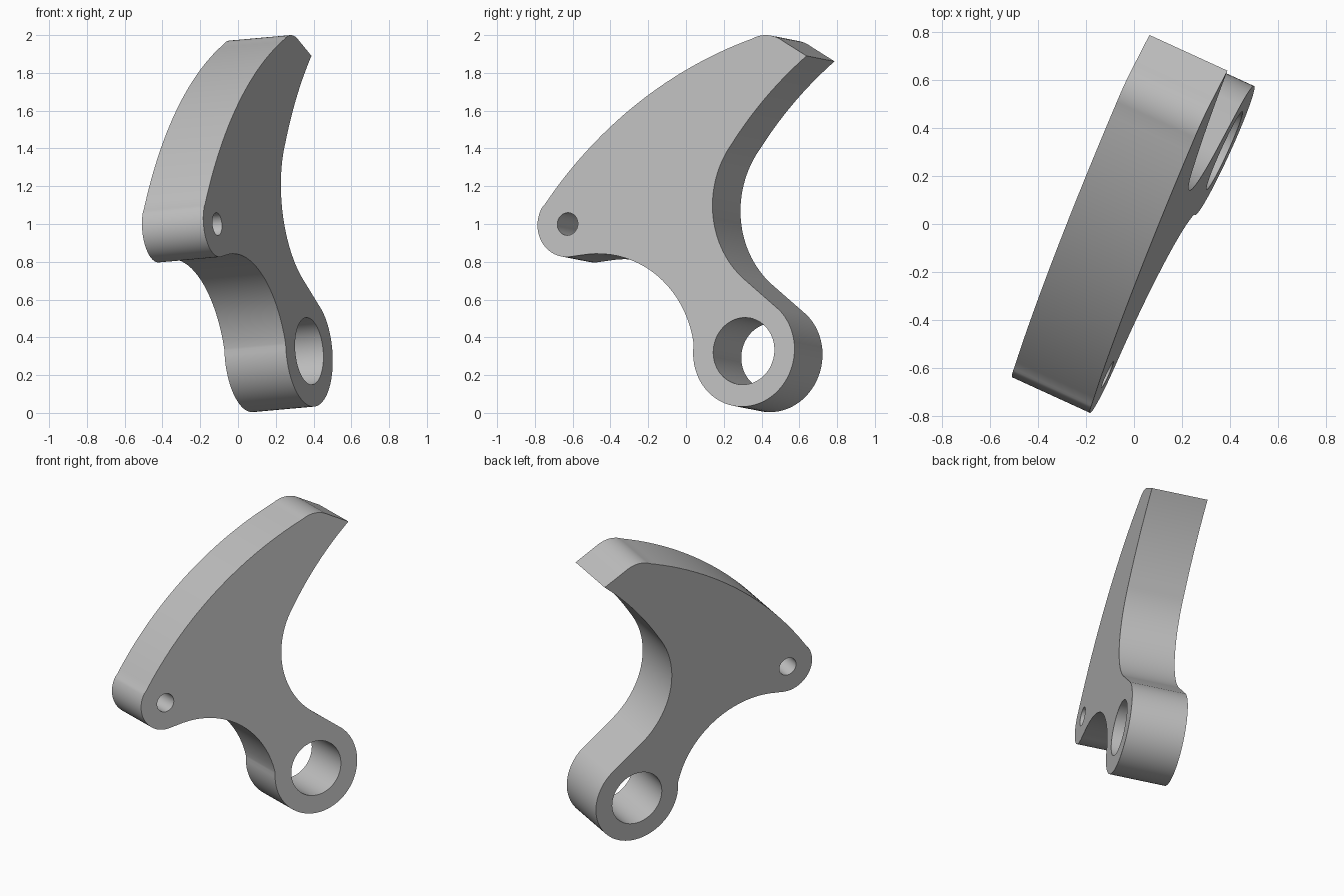
import bpy, bmesh
from math import sin, cos, radians, ceil, tau
from mathutils import Vector, Matrix
from mathutils.geometry import intersect_line_line

cube = bpy.data.objects.get("Cube")
if cube:
    bpy.data.objects.remove(cube)

# Plane of the plate: N points out of the outer face, U and V lie in it
N = Vector((1, -0.4575, 0.0896)).normalized()
U = Vector((0, 0, 1)).cross(N).normalized()
V = N.cross(U)
HALF = 0.179
BOSS = Vector((0.377, 0.306, 0.327))      # boss centre on the outer face


def flat(y, z):
    """Side position (y, z) on the outer face to plate coordinates."""
    v = (z - BOSS.z) / V.z
    return Vector(((y - BOSS.y - V.y * v) / U.y, v))


def circle_arc(c, r, start, end):
    n = max(2, ceil(abs(end - start) / 5))
    angles = [radians(start + (end - start) * i / n) for i in range(n + 1)]
    return [c + Vector((cos(a), sin(a))) * r for a in angles]


def arc(p, q, s, n=20):
    """Arc through three side positions."""
    a, b, c = flat(*p), flat(*q), flat(*s)
    ab, bc = b - a, c - b
    m1, m2 = (a + b) / 2, (b + c) / 2
    d1, d2 = Vector((-ab.y, ab.x)), Vector((-bc.y, bc.x))
    hit = intersect_line_line(m1.to_3d(), (m1 + d1).to_3d(),
                              m2.to_3d(), (m2 + d2).to_3d())
    o = hit[0].to_2d()
    turn = (b - o).angle_signed(a - o) + (c - o).angle_signed(b - o)
    return [o + Matrix.Rotation(turn * i / n, 2) @ (a - o) for i in range(n + 1)]


boss, pin = Vector((0, 0)), flat(-0.627, 1.0)
tip, waist = (0.638, 1.89), (0.246, 1.43)

# Outline, clockwise from the top of the boss
outline = (
    circle_arc(boss, 0.295, 48, -186)
    + arc((0.04, 0.37), (-0.103, 0.679), (-0.521, 0.84))
    + circle_arc(pin, 0.175, -79, -213)
    + arc((-0.749, 1.102), (-0.27, 1.628), (0.347, 1.98), 30)
    + arc((0.347, 1.98), (0.426, 2.0), (0.511, 1.97), 12)[1:]
    + arc(tip, (0.426, 1.674), waist)
    + arc(waist, (0.14, 1.102), (0.304, 0.711), 30)[1:]
)
loops = [outline,
         circle_arc(boss, 0.178, 0, 355),
         circle_arc(pin, 0.06, 0, 355)]

# Extruded filled profile with both bores
curve = bpy.data.curves.new("lever_profile", "CURVE")
curve.dimensions = "2D"
curve.fill_mode = "BOTH"
curve.extrude = HALF
for points in loops:
    spline = curve.splines.new("POLY")
    spline.points.add(len(points) - 1)
    for point, co in zip(spline.points, points):
        point.co = (co.x, co.y, 0, 1)
    spline.use_cyclic_u = True
helper = bpy.data.objects.new("profile_helper", curve)
bpy.context.collection.objects.link(helper)
bpy.context.view_layer.update()
mesh = bpy.data.meshes.new_from_object(
    helper.evaluated_get(bpy.context.evaluated_depsgraph_get()))
bpy.data.objects.remove(helper)

# Weld, then tilt the plate into place
bm = bmesh.new()
bm.from_mesh(mesh)
bmesh.ops.remove_doubles(bm, verts=bm.verts, dist=0.0005)
bmesh.ops.recalc_face_normals(bm, faces=bm.faces)
place = Matrix((U, V, N)).transposed().to_4x4()
place.translation = BOSS - N * HALF
bm.transform(place)
bm.to_mesh(mesh)
bm.free()

# Plain grey metal
grey = bpy.data.materials.new("grey_metal")
grey.use_nodes = True
colour = (0.52, 0.52, 0.52, 1)
grey.diffuse_color = colour
grey.node_tree.nodes["Principled BSDF"].inputs["Base Color"].default_value = colour
mesh.materials.clear()
mesh.materials.append(grey)

lever = bpy.data.objects.new("lever_plate", mesh)
bpy.context.collection.objects.link(lever)
bpy.ops.object.select_all(action="DESELECT")
lever.select_set(True)
bpy.context.view_layer.objects.active = lever
bpy.ops.object.shade_smooth_by_angle(angle=radians(30))
